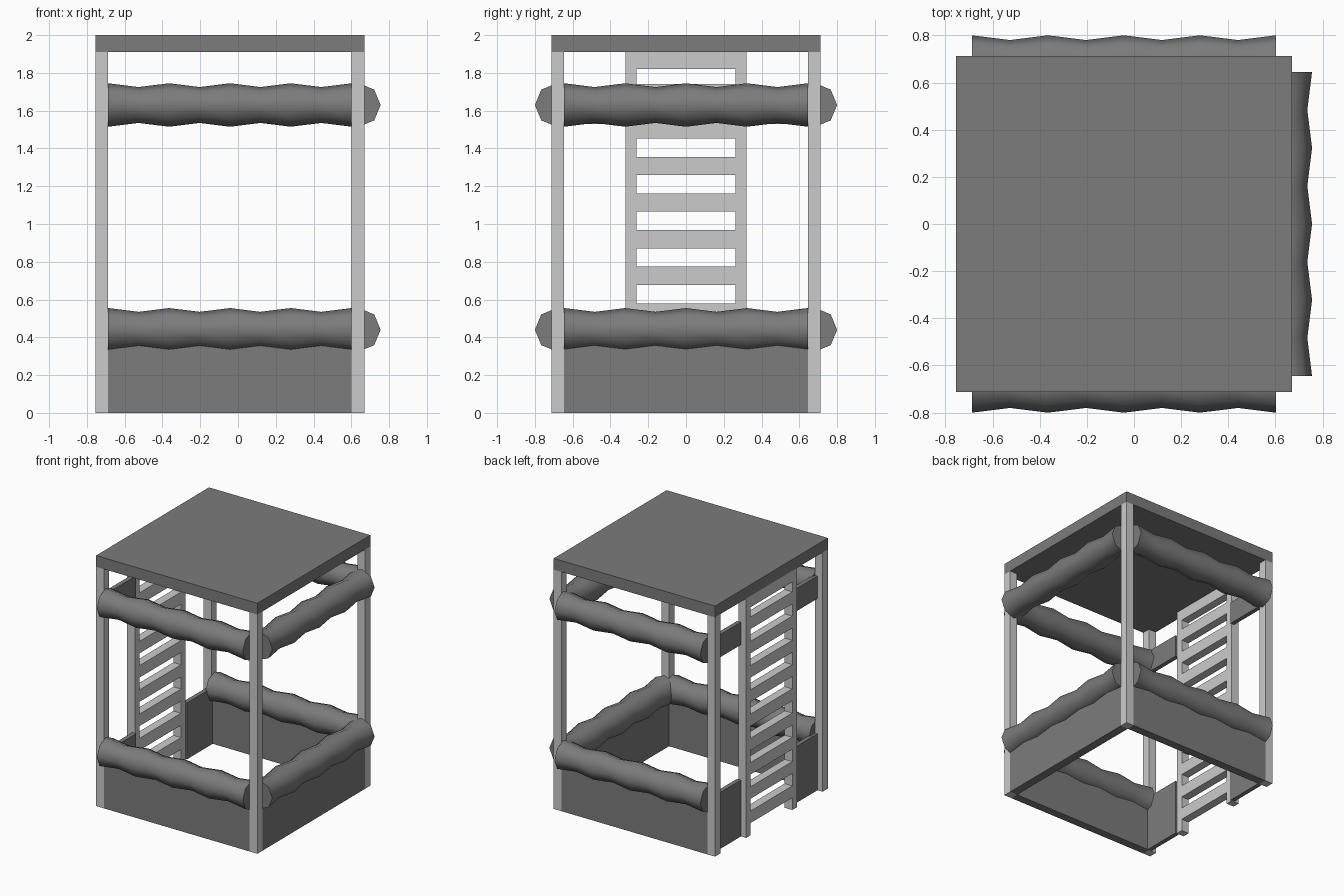
import bpy, bmesh, math
from mathutils import Matrix

if "Cube" in bpy.data.objects:
    bpy.data.objects.remove(bpy.data.objects["Cube"])

dark = bpy.data.materials.new("dark_grey")
dark.diffuse_color = (0.2, 0.2, 0.2, 1)
dark.use_nodes = True
dark.node_tree.nodes["Principled BSDF"].inputs["Base Color"].default_value = dark.diffuse_color


def finish(name, bm, mat=None):
    bmesh.ops.recalc_face_normals(bm, faces=bm.faces[:])
    me = bpy.data.meshes.new(name)
    bm.to_mesh(me)
    bm.free()
    ob = bpy.data.objects.new(name, me)
    bpy.context.collection.objects.link(ob)
    if mat:
        me.materials.append(mat)
    return ob


def box(name, x, y, z, mat=None):
    bm = bmesh.new()
    bmesh.ops.create_cube(bm, size=1)
    for v in bm.verts:
        v.co = [(a + b) / 2 + c * (b - a) for (a, b), c in zip((x, y, z), v.co)]
    return finish(name, bm, mat)


def log(name, length, center, turned=False):
    """Eight-sided wavy log along x (or y), alternating wide and narrow rings."""
    bm = bmesh.new()
    rings = []
    for i in range(9):
        r = 0.095 if i % 2 else 0.115
        x = length * (i / 8 - 0.5)
        rings.append([bm.verts.new((x, r * math.cos(k * math.pi / 4), r * math.sin(k * math.pi / 4)))
                      for k in range(8)])
    for a, b in zip(rings, rings[1:]):
        for k in range(8):
            f = bm.faces.new((a[k], a[(k + 1) % 8], b[(k + 1) % 8], b[k]))
            f.smooth = True
    bm.faces.new(rings[0])
    bm.faces.new(rings[-1])
    if turned:
        bmesh.ops.rotate(bm, verts=bm.verts[:], matrix=Matrix.Rotation(math.pi / 2, 3, 'Z'))
    bmesh.ops.translate(bm, verts=bm.verts[:], vec=center)
    ob = finish(name, bm, dark)
    bpy.context.view_layer.objects.active = ob
    ob.select_set(True)
    bpy.ops.object.shade_smooth_by_angle(angle=math.radians(50))
    ob.select_set(False)


def span(s, a, b):
    return tuple(sorted((s * a, s * b)))


L, LI, RI, R = -0.755, -0.687, 0.602, 0.67   # post faces along x
Y, YI = 0.712, 0.645                         # post faces along y

# roof slab
box("roof", (L, R), (-Y, Y), (1.91, 2.0), dark)

for s, side in ((-1, "front"), (1, "back")):
    # corner posts
    box(side + "_left_post", (L, LI), span(s, YI, Y), (0, 1.91))
    box(side + "_right_post", (RI, R), span(s, YI, Y), (0, 1.91))
    # base wall and the boards beside the ladder
    box(side + "_base_wall", (LI, RI), span(s, YI, Y), (0, 0.45), dark)
    box(side + "_ladder_side_wall", (-0.71, -0.675), span(s, 0.32, YI), (0, 0.45), dark)
    box(side + "_ladder_side_board", (-0.71, -0.675), span(s, 0.32, YI), (1.53, 1.71), dark)
    # ladder rails
    box(side + "_ladder_rail", (L, LI), span(s, 0.262, 0.32), (0, 1.91))
    # wavy logs
    for z, lvl in ((0.44, "lower"), (1.63, "upper")):
        log(f"{side}_{lvl}_log", RI - LI, ((LI + RI) / 2, s * 0.685, z))

# right side wall and logs
box("right_base_wall", (RI, R), (-YI, YI), (0, 0.45), dark)
for z, lvl in ((0.44, "lower"), (1.63, "upper")):
    log(f"right_{lvl}_log", 2 * YI, (0.64, 0, z), True)

# ladder rungs
for k in range(9):
    z = 0.097 + 0.1936 * k
    box(f"ladder_rung_{k + 1}", (L, LI), (-0.262, 0.262), (z, z + 0.096))
box("ladder_top_rung", (L, LI), (-0.262, 0.262), (1.82, 1.91))
